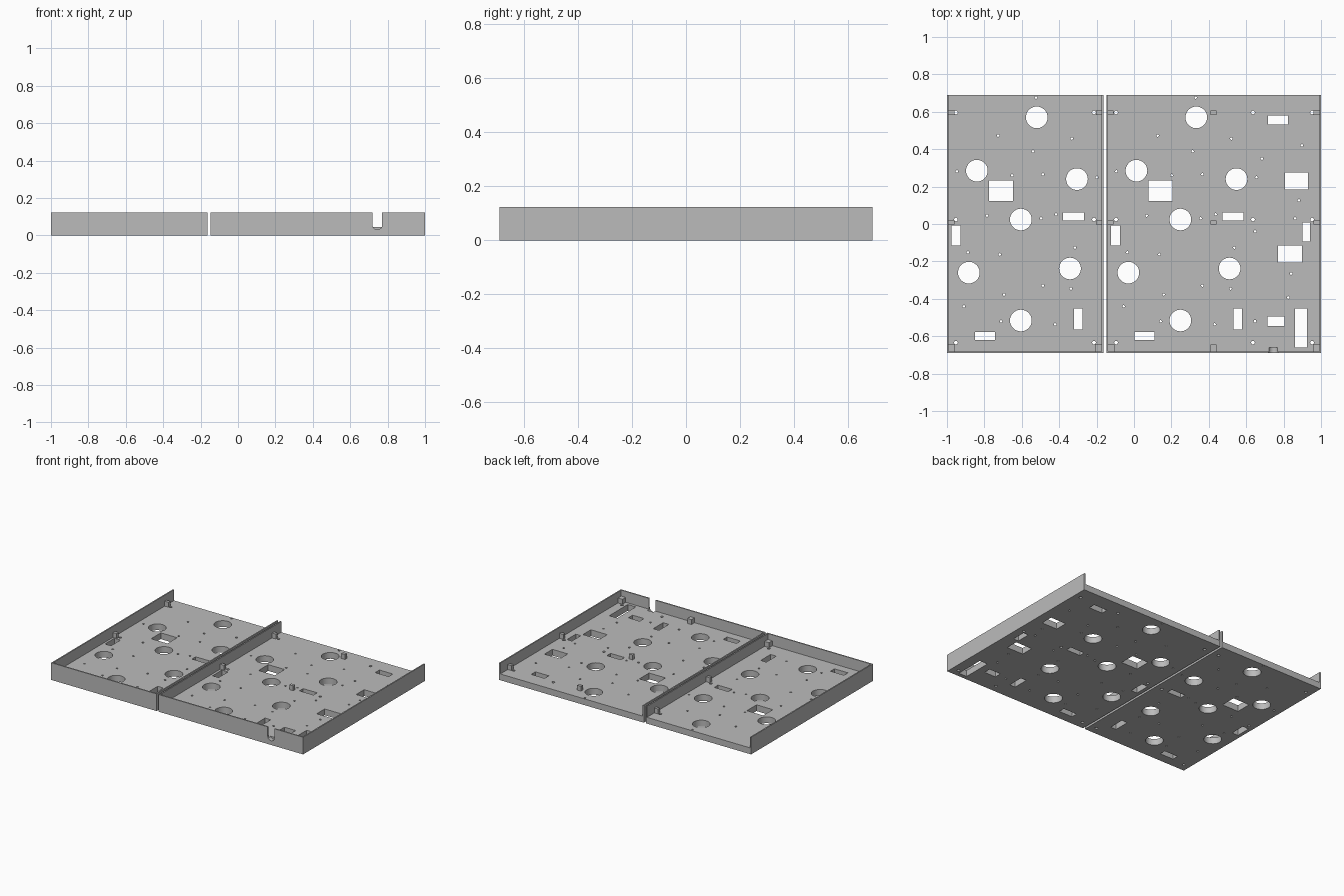
import bpy, bmesh, math
from mathutils import Matrix

if "Cube" in bpy.data.objects:
    bpy.data.objects.remove(bpy.data.objects["Cube"])

H, FLOOR, WALL, D = 0.123, 0.045, 0.009, 0.69   # height, floor, wall, half depth
SHIFT = 0.853                                   # offset of shared pattern on the right tray

grey = bpy.data.materials.new("light_grey")
grey.diffuse_color = (0.5, 0.5, 0.5, 1)
grey.use_nodes = True
grey.node_tree.nodes["Principled BSDF"].inputs["Base Color"].default_value = grey.diffuse_color


def box(bm, x0, x1, y0, y1, z0, z1):
    m = Matrix.Translation(((x0 + x1) / 2, (y0 + y1) / 2, (z0 + z1) / 2)) @ \
        Matrix.Diagonal((x1 - x0, y1 - y0, z1 - z0, 1))
    bmesh.ops.create_cube(bm, size=1, matrix=m)


def drill(bm, x, y, r, n):
    bmesh.ops.create_cone(bm, cap_ends=True, segments=n, radius1=r, radius2=r,
                          depth=0.4, matrix=Matrix.Translation((x, y, 0.1)))


def finish(bm, name):
    bmesh.ops.recalc_face_normals(bm, faces=bm.faces)
    me = bpy.data.meshes.new(name)
    bm.to_mesh(me)
    bm.free()
    me.materials.append(grey)
    ob = bpy.data.objects.new(name, me)
    bpy.context.collection.objects.link(ob)
    return ob


def cut(ob, cutter):
    bpy.context.view_layer.objects.active = ob
    mod = ob.modifiers.new("cut", 'BOOLEAN')
    mod.operation, mod.solver, mod.object = 'DIFFERENCE', 'EXACT', cutter
    bpy.ops.object.modifier_apply(modifier=mod.name)
    bpy.data.objects.remove(cutter)


# Hole pattern shared by both trays
big = [(-.52, .57), (-.84, .285), (-.305, .24), (-.605, .024), (-.883, -.26),
       (-.342, -.238), (-.605, -.516)]
small = [(-.524, .676), (-.727, .473), (-.332, .457), (-.54, .388), (-.947, .281),
         (-.652, .26), (-.487, .265), (-.198, .249), (-.786, .045), (-.497, .03),
         (-.417, .051), (-.316, -.126), (-.888, -.152), (-.717, -.163), (-.487, -.329),
         (-.337, -.345), (-.695, -.377), (-.909, -.441), (-.711, -.521), (-.422, -.537)]
slots = [(-.711, .178, .13, .11), (-.323, .04, .112, .042), (-.951, -.062, .048, .107),
         (-.299, -.508, .045, .112), (-.797, -.599, .107, .045)]
# Extra openings on the right tray
extra_small = [(.684, .35), (.898, .42), (.882, .126), (.861, .03), (.647, -.04),
               (.84, -.265), (.824, -.393), (.647, -.52)]
extra_slots = [(.77, .556, .107, .048), (.87, .23, .123, .09), (.92, -.043, .04, .1),
               (.834, -.16, .13, .09), (.76, -.52, .09, .05), (.893, -.556, .064, .21)]


def tray(name, x0, x1, shift, screw_xs, more_small, more_slots, notch_x=None):
    # Solid block hollowed out, open at the top and back
    bm = bmesh.new()
    box(bm, x0, x1, -D, D, 0, H)
    body = finish(bm, name)
    bm = bmesh.new()
    box(bm, x0 + WALL, x1 - WALL, -D + WALL, D + .1, FLOOR, H + .1)
    cut(body, finish(bm, "cavity_cutter"))

    # Floor openings
    bm = bmesh.new()
    for x, y in big:
        drill(bm, x + shift, y, .058, 32)
    for x, y in [(x + shift, y) for x, y in small] + more_small:
        drill(bm, x, y, .007, 12)
    for x in screw_xs:
        for y in (.596, .024, -.634):
            drill(bm, x, y, .01, 12)
    for x, y, w, d in [(s[0] + shift, *s[1:]) for s in slots] + more_slots:
        box(bm, x - w / 2, x + w / 2, y - d / 2, y + d / 2, -.1, .3)
    # Round-bottomed cable notch in the front wall
    if notch_x is not None:
        r, zc = .026, .056
        arc = [(notch_x + r * math.cos(a), zc + r * math.sin(a))
               for a in (math.pi + math.pi * i / 12 for i in range(13))]
        prof = arc + [(notch_x + r, .3), (notch_x - r, .3)]
        f = bm.faces.new([bm.verts.new((x, -D - .05, z)) for x, z in prof])
        ext = bmesh.ops.extrude_face_region(bm, geom=[f])['geom']
        bmesh.ops.translate(bm, vec=(0, .08, 0),
                            verts=[v for v in ext if isinstance(v, bmesh.types.BMVert)])
    cut(body, finish(bm, "hole_cutter"))
    bpy.ops.object.select_all(action='DESELECT')
    body.select_set(True)
    bpy.ops.object.shade_smooth_by_angle(angle=math.radians(35))


def blocks(name, spots):
    # Small locating blocks standing on the floor
    bm = bmesh.new()
    for x, y, w, d in spots:
        box(bm, x - w / 2, x + w / 2, y - d / 2, y + d / 2, FLOOR, FLOOR + .035)
    finish(bm, name)


def block_rows(edge_xs, mid_xs=()):
    out = []
    for x in edge_xs:
        out += [(x, .595, .03, .022), (x, .008, .03, .022), (x, -.663, .04, .037)]
    for x in mid_xs:
        out += [(x, .595, .03, .022), (x, .008, .03, .022), (x, -.663, .033, .035)]
    return out


tray("left_tray", -1, -.164, 0, (-.952, -.214), [], [])
tray("right_tray", -.148, 1, SHIFT, (-.096, .636, .952), extra_small, extra_slots, .745)
blocks("left_locating_blocks", block_rows((-.976, -.188)))
blocks("right_locating_blocks", block_rows((-.124, .976), (.425,)))
